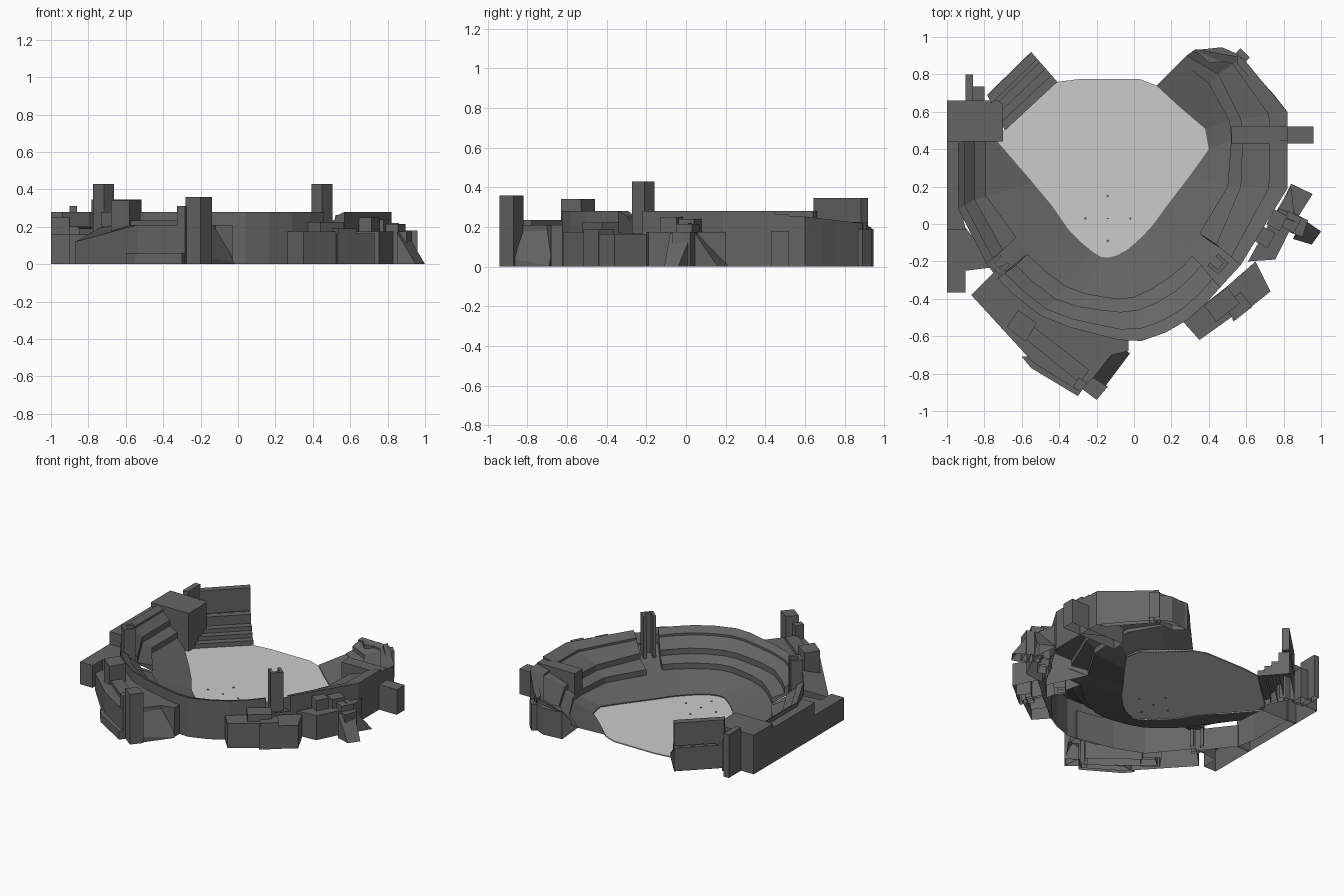
import bpy, bmesh, math
from mathutils import Vector

if "Cube" in bpy.data.objects:
    bpy.data.objects.remove(bpy.data.objects["Cube"])

def material(name, v):
    m = bpy.data.materials.new(name)
    m.diffuse_color = (v, v, v, 1)
    m.use_nodes = True
    m.node_tree.nodes["Principled BSDF"].inputs["Base Color"].default_value = m.diffuse_color
    return m

DARK, LIGHT = material("concrete", 0.13), material("pale_field", 0.55)

def finish(name, bm, mat=DARK):
    bmesh.ops.remove_doubles(bm, verts=bm.verts, dist=0.0005)
    bmesh.ops.recalc_face_normals(bm, faces=bm.faces)
    me = bpy.data.meshes.new(name)
    bm.to_mesh(me)
    bm.free()
    me.materials.append(mat)
    ob = bpy.data.objects.new(name, me)
    bpy.context.collection.objects.link(ob)
    return ob

def prism(name, pts, z1, z0=0.0, mat=DARK):
    """Upright block on a ground outline, open below when it stands on the ground."""
    tops = z1 if isinstance(z1, (list, tuple)) else [z1] * len(pts)
    bm = bmesh.new()
    lo = [bm.verts.new((p[0], p[1], z0)) for p in pts]
    hi = [bm.verts.new((p[0], p[1], z)) for p, z in zip(pts, tops)]
    if z0 > 0:
        bm.faces.new(lo)
    bm.faces.new(hi)
    n = len(pts)
    for i in range(n):
        j = (i + 1) % n
        bm.faces.new((lo[i], lo[j], hi[j], hi[i]))
    return finish(name, bm, mat)

def box(name, cx, cy, sx, sy, z1, z0=0.0, deg=0, mat=DARK):
    c, s = math.cos(math.radians(deg)), math.sin(math.radians(deg))
    pts = [(cx + c * a * sx / 2 - s * b * sy / 2, cy + s * a * sx / 2 + c * b * sy / 2)
           for a, b in ((-1, -1), (1, -1), (1, 1), (-1, 1))]
    return prism(name, pts, z1, z0, mat)

def loft(name, rows, caps=False):
    """Skin between cross-sections of equal length."""
    bm = bmesh.new()
    vs = [[bm.verts.new(p) for p in r] for r in rows]
    for a, b in zip(vs, vs[1:]):
        for i in range(len(a) - 1):
            bm.faces.new((a[i], a[i + 1], b[i + 1], b[i]))
    if caps:
        bm.faces.new(vs[0])
        bm.faces.new(vs[-1])
    return finish(name, bm)

# Bowl stations: field edge, club deck front, upper deck front, outer rim
S = [((-.73, .44), (-.79, .44), (-.85, .44), (-.94, .44)),
     ((-.54, .22), (-.79, .15), (-.85, .13), (-.94, .08)),
     ((-.44, .10), (-.63, -.07), (-.70, -.14), (-.79, -.21)),
     ((-.35, -.03), (-.57, -.16), (-.63, -.22), (-.73, -.29)),
     ((-.22, -.15), (-.37, -.33), (-.42, -.40), (-.50, -.49)),
     ((-.14, -.18), (-.16, -.39), (-.17, -.46), (-.20, -.59)),
     ((-.04, -.14), (.00, -.39), (.02, -.46), (.04, -.625)),
     ((.06, -.05), (.18, -.29), (.22, -.36), (.29, -.51)),
     ((.12, .02), (.31, -.17), (.36, -.22), (.46, -.34)),
     ((.17, .09), (.35, -.05), (.44, -.11), (.57, -.22)),
     ((.30, .26), (.50, .20), (.57, .20), (.82, .19)),
     ((.40, .40), (.52, .45), (.58, .45), (.82, .45)),
     ((.38, .51), (.51, .55), (.57, .56), (.82, .60)),
     ((.25, .62), (.40, .75), (.45, .80), (.58, .89)),
     ((.12, .74), (.25, .87), (.28, .90), (.33, .935))]
S = [[Vector(p) for p in st] for st in S]

def midway(i):
    return [(9 * (q + r) - p - s) / 16 for p, q, r, s in zip(S[i - 1], S[i], S[i + 1], S[i + 2])]

# Round the bend behind home plate with extra stations
mids = [midway(i) for i in range(3, 8)]
for i in range(7, 2, -1):
    S.insert(i + 1, mids[i - 3])

def at(p, z):
    return (p[0], p[1], z)

def deck_row(i, h):
    a, b, c, d = S[i]
    m = c.lerp(d, 0.6)
    foot = .2 if d.x < -.25 else 0
    return [at(b, .08), at(b, .12 * h), at(c, .15 * h), at(c, .19 * h),
            at(m, .24 * h), at(m, .255 * h), at(d, .28 * h), at(d, foot)]

# Seating: continuous lower bowl, then deck sections parted by the towers
loft("lower_bowl", [[at(a, 0), at(a, .015), at(b, .08)] for a, b, c, d in S])
for k, (ids, hs) in enumerate([(range(0, 3), (1,) * 3),
                               (range(3, 14), (1,) * 11),
                               (range(14, 17), (1,) * 3),
                               (range(16, 20), (.92, .9, .78, .7))]):
    loft(f"upper_deck_{k}", [deck_row(i, h) for i, h in zip(ids, hs)])
for k, i in enumerate((2, 13)):
    loft(f"deck_gap_{k}", [[at(S[j][1], .08), at(S[j][2], .12), at(S[j][3], .17), at(S[j][3], 0)]
                           for j in (i, i + 1)])

# End walls closing each deck section
for k, (i, h) in enumerate([(0, 1), (2, 1), (3, 1), (13, 1), (14, 1), (16, 1), (19, .7)]):
    bm = bmesh.new()
    bm.faces.new([bm.verts.new(p) for p in deck_row(i, h)])
    finish(f"deck_end_{k}", bm)

# Playing field with bases
field = [(-.69, .51), (-.41, .76), (-.29, .775), (.03, .775)]
prism("field", field + [tuple(st[0]) for st in reversed(S)], .008, 0, LIGHT)
for k in range(4):
    a = math.pi / 2 * k
    box(f"base_{k}", -.14 + .12 * math.sin(a), .03 - .12 * math.cos(a), .012, .012, .012, .004, 45)
box("pitcher_plate", -.14, .03, .015, .006, .012, .004)

# Channel-shaped towers in the two deck gaps
def tower(name, cx, cy, deg):
    c, s = math.cos(math.radians(deg)), math.sin(math.radians(deg))
    u = [(-.042, -.038), (.042, -.038), (.042, .038), (.022, .038),
         (.022, -.015), (-.022, -.015), (-.022, .038), (-.042, .038)]
    prism(name, [(cx + c * x - s * y, cy + s * x + c * y) for x, y in u], .43)
tower("right_tower", .45, -.215, 48)
tower("left_tower", -.72, -.215, -45)

# Outfield bleachers and scoreboard at back left
F0, F1 = Vector((-.69, .50)), Vector((-.41, .76))
B0, B1 = Vector((-.785, .69)), Vector((-.55, .92))
def strip(t0, t1):
    return [F0.lerp(B0, t0), F1.lerp(B1, t0), F1.lerp(B1, t1), F0.lerp(B0, t1)]
for k in range(3):
    prism(f"bleacher_{k}", strip(k * .22, k * .22 + .22), .04 + .03 * k)
prism("scoreboard_base", strip(.66, 1), .165)
prism("scoreboard", strip(.76, .99), .345, .18)
for k in range(4):
    p = B0.lerp(B1, .14 + .24 * k) * .9 + F0.lerp(F1, .14 + .24 * k) * .1
    box(f"scoreboard_post_{k}", p.x, p.y, .02, .02, .185, .16, 45)

# Left wing building
prism("left_block", [(-1, .44), (-.7, .44), (-.7, .64), (-.73, .66), (-1, .66)], .28)
box("left_block_annex", -.845, .69, .09, .09, .22)
box("left_chimney", -.88, .73, .04, .14, .31)
prism("left_outer_wall", [(-1, -.03), (-.9, -.03), (-.93, .1), (-.93, .45), (-1, .45)], .25)
prism("left_low_block", [(-1, -.365), (-.9, -.365), (-.9, -.25), (-.74, -.23), (-.9, -.02), (-1, -.02)],
      .16)

# Front left building
prism("front_hall", [(-.87, -.38), (-.71, -.22), (-.50, -.48), (-.3, -.56), (-.03, -.615),
                     (-.03, -.68), (-.12, -.70), (-.24, -.85), (-.30, -.89), (-.54, -.74)],
      [.12, .21] + [.21] * 8)
prism("front_step", [(-.6, -.71), (-.55, -.77), (-.3, -.92), (-.26, -.86), (-.5, -.7)], .06)
prism("front_tall_block", [(-.68, -.55), (-.62, -.46), (-.52, -.53), (-.58, -.63)], .34)
prism("front_upper_strip", [(-.66, -.55), (-.60, -.50), (-.24, -.78), (-.29, -.85)], .235)
prism("front_corner_tower", [(-.28, -.88), (-.2, -.94), (-.14, -.87), (-.22, -.82)], .36)
box("front_tower_side", -.29, -.86, .05, .06, .31, 0, -32)
prism("front_wedge", [(-.2, -.93), (-.02, -.69), (-.1, -.66), (-.22, -.80)], [.05, .005, .20, .20])

# Right side buildings around the bowl
prism("right_hall_front", [(.26, -.52), (.35, -.62), (.56, -.47), (.49, -.34)], .175)
box("right_hall_roof", .47, -.43, .16, .11, .225, 0, 38)
prism("right_hall_mid", [(.49, -.34), (.65, -.20), (.73, -.36), (.53, -.52)], .165)
box("right_hall_mid_roof", .555, -.44, .12, .10, .19, 0, 38)
prism("right_hall_long", [(.61, -.20), (.755, -.19), (.86, .02), (.84, .20), (.72, .0)], .175)
prism("right_ramp", [(.76, .05), (.86, .01), (.955, .16), (.84, .215)], [.22, .22, .0, .0])
for k, (x, y, h) in enumerate([(.70, -.07, .25), (.765, .02, .24), (.84, .01, .215)]):
    box(f"right_cabin_{k}", x, y, .09, .08, h, 0, 62)
prism("right_point", [(.85, -.08), (.95, -.11), (1.0, -.04), (.90, .03)], [.17, .0, .0, .17])
prism("right_link", [(.82, -.04), (.90, -.07), (.93, .02), (.85, .06)], .175)

# Entrance beam and right outfield annexes
box("entrance_beam", .745, .475, .43, .09, .18)
box("entrance_roof", .67, .475, .30, .09, .262, .1)
box("outfield_cabin", .57, .89, .07, .07, .19, 0, -45)
prism("outfield_back_wall", [(.33, .93), (.47, .945), (.55, .91), (.58, .88), (.40, .86)], .19)
prism("outfield_side_wall", [(.55, .91), (.75, .69), (.82, .60), (.76, .62), (.55, .86)], .225)
